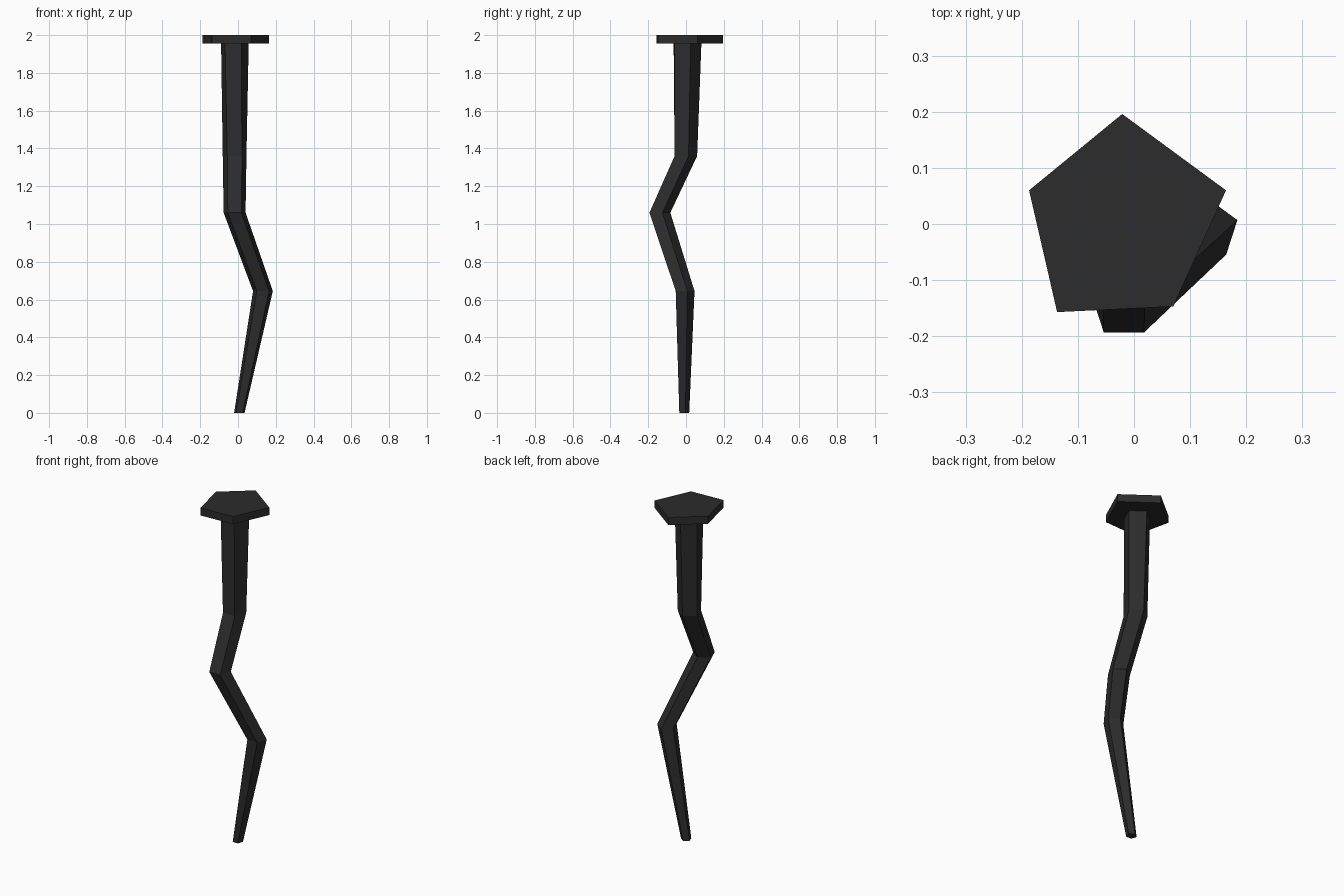
import bpy, bmesh, math

if "Cube" in bpy.data.objects:
    bpy.data.objects.remove(bpy.data.objects["Cube"])

iron = bpy.data.materials.new("dark iron")
iron.diffuse_color = (0.025, 0.025, 0.025, 1)
iron.use_nodes = True
iron.node_tree.nodes["Principled BSDF"].inputs["Base Color"].default_value = iron.diffuse_color


def pentagon(cx, cy, r):
    """Pentagon outline, point towards the back and flat edge at the front."""
    return [(cx + r * math.cos(math.radians(90 + 72 * i)),
             cy + r * math.sin(math.radians(90 + 72 * i))) for i in range(5)]


def loft(name, rings):
    """Skin a stack of (z, outline) rings and cap both ends."""
    bm = bmesh.new()
    loops = [[bm.verts.new((x, y, z)) for x, y in pts] for z, pts in rings]
    for a, b in zip(loops, loops[1:]):
        for i in range(5):
            j = (i + 1) % 5
            bm.faces.new((a[i], a[j], b[j], b[i]))
    bm.faces.new(loops[0][::-1])
    bm.faces.new(loops[-1])
    bmesh.ops.recalc_face_normals(bm, faces=bm.faces)
    mesh = bpy.data.meshes.new(name)
    bm.to_mesh(mesh)
    bm.free()
    mesh.materials.append(iron)
    obj = bpy.data.objects.new(name, mesh)
    bpy.context.collection.objects.link(obj)


# Uneven hammered head outline; the shaft top is a scaled copy of it
head = [(-0.021, 0.196), (-0.187, 0.06), (-0.137, -0.157),
        (0.07, -0.147), (0.164, 0.06)]
neck = [(-0.02 + (x + 0.02) / 2.4, y / 2.4) for x, y in head]

# Bent, tapering shaft
loft("nail_shaft", [
    (0.0, pentagon(0.007, -0.012, 0.029)),
    (0.645, pentagon(0.132, -0.010, 0.055)),
    (1.06, pentagon(-0.018, -0.144, 0.061)),
    (1.36, pentagon(-0.018, -0.007, 0.066)),
    (1.96, neck),
])

# Flat head
loft("nail_head", [(1.955, head), (2.0, head)])
